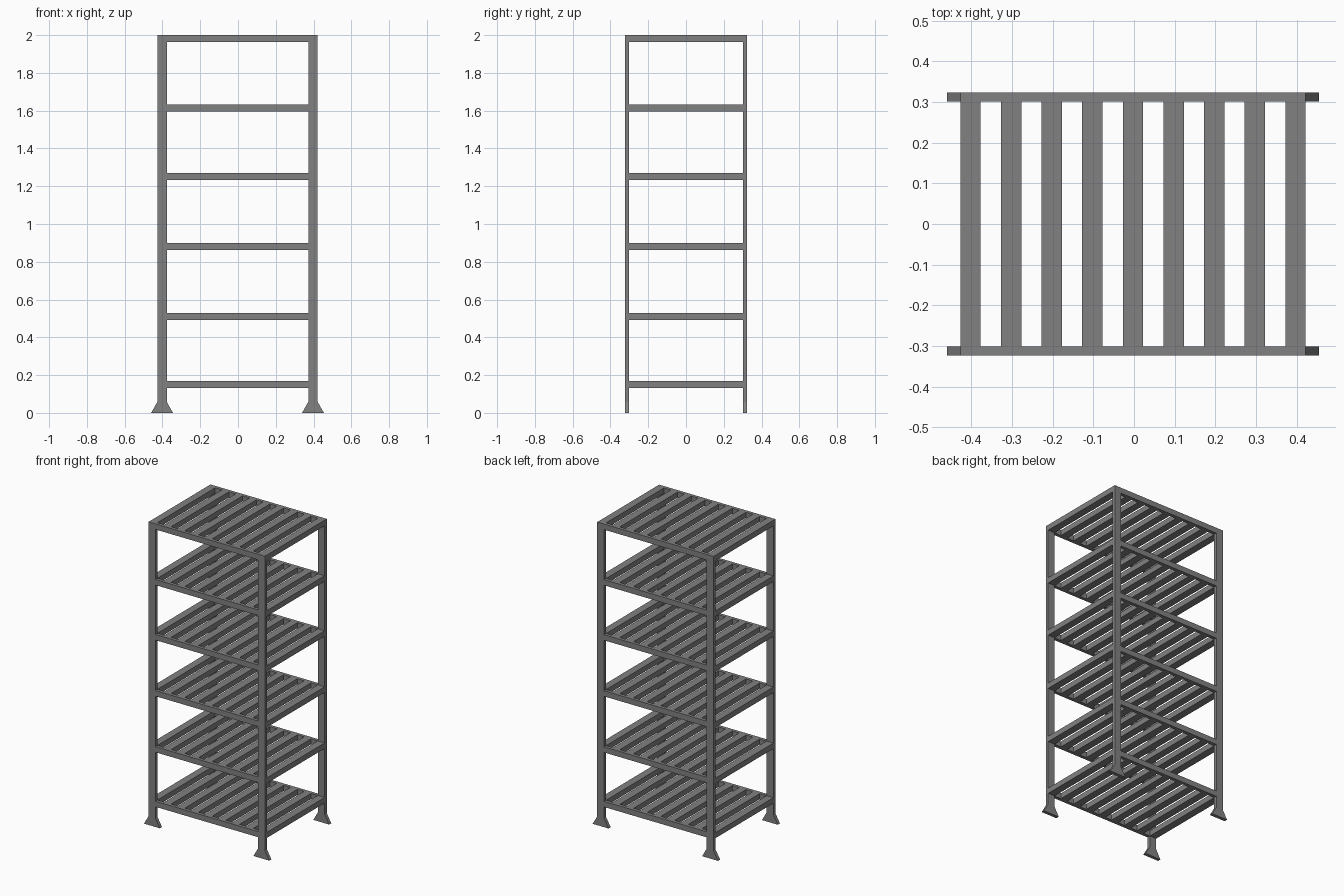
import bpy
import bmesh

cube = bpy.data.objects.get("Cube")
if cube:
    bpy.data.objects.remove(cube, do_unlink=True)

grey = bpy.data.materials.new("grey metal")
grey.use_nodes = True
colour = (0.22, 0.22, 0.22, 1)
grey.diffuse_color = colour
grey.node_tree.nodes["Principled BSDF"].inputs["Base Color"].default_value = colour


def extrude_profile(name, points, y0, y1):
    """Extrude an x-z outline from y0 to y1."""
    bm = bmesh.new()
    face = bm.faces.new([bm.verts.new((x, y0, z)) for x, z in points])
    result = bmesh.ops.extrude_face_region(bm, geom=[face])
    moved = [v for v in result["geom"] if isinstance(v, bmesh.types.BMVert)]
    bmesh.ops.translate(bm, verts=moved, vec=(0, y1 - y0, 0))
    bmesh.ops.recalc_face_normals(bm, faces=bm.faces)
    mesh = bpy.data.meshes.new(name)
    bm.to_mesh(mesh)
    bm.free()
    mesh.materials.append(grey)
    obj = bpy.data.objects.new(name, mesh)
    bpy.context.collection.objects.link(obj)
    return obj


def bar(name, x0, x1, y0, y1, z0, z1):
    return extrude_profile(name, [(x0, z0), (x1, z0), (x1, z1), (x0, z1)], y0, y1)


INNER, OUTER = 0.301, 0.323
WIDTH, FLARE, FLARE_TOP = 0.05, 0.033, 0.058
LEFT_X, RIGHT_X = 0.372, -0.427     # lower x edge of each post
THICK = 0.037
SHELF_TOPS = (0.17, 0.53, 0.9, 1.27, 1.633, 2.0)
SLATS = 9
pitch = (LEFT_X - RIGHT_X) / (SLATS - 1)

# Flat posts with flared feet
for end, y0, y1 in (("front", -OUTER, -INNER), ("back", INNER, OUTER)):
    for side, x in (("left", LEFT_X), ("right", RIGHT_X)):
        outline = [(x - FLARE, 0), (x + WIDTH + FLARE, 0),
                   (x + WIDTH, FLARE_TOP), (x + WIDTH, 2),
                   (x, 2), (x, FLARE_TOP)]
        extrude_profile(f"{end}_{side}_post", outline, y0, y1)

    # Shelf rails between the posts
    for n, top in enumerate(SHELF_TOPS, 1):
        bar(f"{end}_rail_{n}", RIGHT_X + WIDTH, LEFT_X, y0, y1, top - THICK, top)

# Slats running front to back on every shelf
for n, top in enumerate(SHELF_TOPS, 1):
    for i in range(SLATS):
        x = RIGHT_X + i * pitch
        bar(f"shelf_{n}_slat_{i + 1}", x, x + WIDTH, -INNER, INNER, top - THICK, top)
